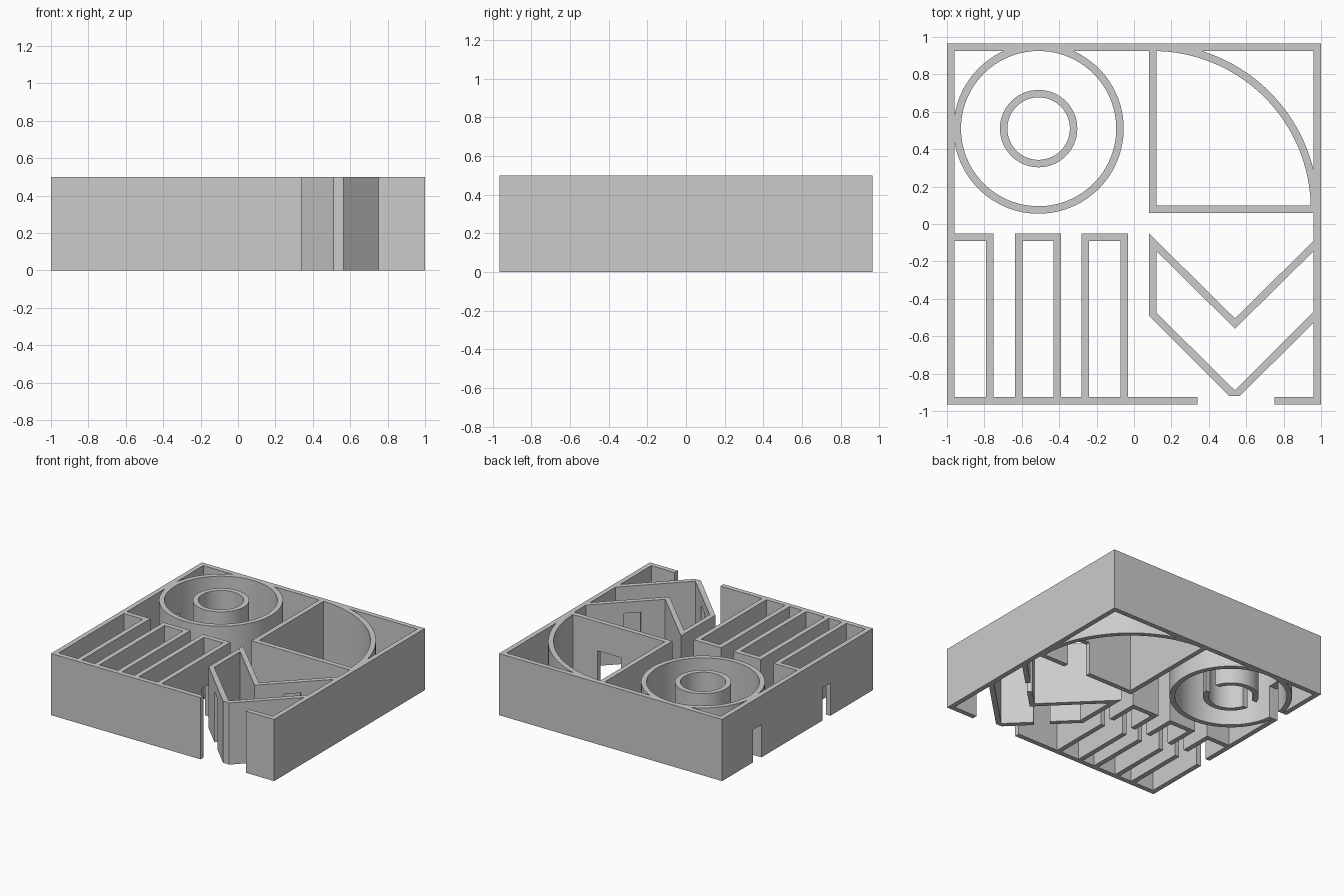
import bpy, bmesh, math

if "Cube" in bpy.data.objects:
    bpy.data.objects.remove(bpy.data.objects["Cube"])

H = 0.5      # wall height
T = 0.04     # wall thickness
Y = 0.966    # half depth


def finish(name, bm, smooth=False):
    bmesh.ops.recalc_face_normals(bm, faces=bm.faces)
    me = bpy.data.meshes.new(name)
    bm.to_mesh(me)
    bm.free()
    ob = bpy.data.objects.new(name, me)
    bpy.context.collection.objects.link(ob)
    if smooth:
        bpy.ops.object.select_all(action='DESELECT')
        ob.select_set(True)
        bpy.context.view_layer.objects.active = ob
        bpy.ops.object.shade_smooth_by_angle(angle=math.radians(30))
    return ob


def prism(name, outline):
    """Extrude a plan outline to full wall height."""
    bm = bmesh.new()
    n = len(outline)
    lo = [bm.verts.new((x, y, 0)) for x, y in outline]
    hi = [bm.verts.new((x, y, H)) for x, y in outline]
    bm.faces.new(lo)
    bm.faces.new(hi)
    for i in range(n):
        j = (i + 1) % n
        bm.faces.new((lo[i], lo[j], hi[j], hi[i]))
    return finish(name, bm)


def curved_wall(name, cx, cy, r, sweep, n):
    """Wall of thickness T whose outer radius is r; a full turn closes it."""
    bm = bmesh.new()
    closed = sweep >= 360
    rows = []
    for i in range(n if closed else n + 1):
        a = math.radians(sweep) * i / n
        c, s = math.cos(a), math.sin(a)
        rows.append([bm.verts.new((cx + c * q, cy + s * q, z))
                     for q, z in ((r, 0), (r, H), (r - T, H), (r - T, 0))])
    for i in range(n):
        p, q = rows[i], rows[(i + 1) % len(rows)]
        for k in range(4):
            m = (k + 1) % 4
            bm.faces.new((p[k], q[k], q[m], p[m]))
    if not closed:
        bm.faces.new(rows[0])
        bm.faces.new(rows[-1])
    return finish(name, bm, True)


def cut_door(parts, x, y, sx, sy, h, angle=0):
    """Cut a doorway of height h, open at the floor, through the parts."""
    bpy.ops.mesh.primitive_cube_add(size=1, location=(x, y, h / 2 - 0.1),
                                    rotation=(0, 0, math.radians(angle)))
    cutter = bpy.context.object
    cutter.scale = (sx, sy, h + 0.2)
    cutter.hide_render = True
    for ob in parts:
        mod = ob.modifiers.new("door", 'BOOLEAN')
        mod.operation = 'DIFFERENCE'
        mod.solver = 'EXACT'
        mod.object = cutter
        bpy.context.view_layer.objects.active = ob
        bpy.ops.object.modifier_apply(modifier=mod.name)
    bpy.data.objects.remove(cutter)


# Outer frame with a gap at the front
frame = prism("outer_frame", [
    (0.34, -Y), (-1, -Y), (-1, Y), (1, Y), (1, -Y), (0.75, -Y),
    (0.75, -Y + T), (1 - T, -Y + T), (1 - T, Y - T),
    (-1 + T, Y - T), (-1 + T, -Y + T), (0.34, -Y + T)])

# Concentric round walls
big_ring = curved_wall("large_round_wall", -0.51, 0.51, 0.455, 360, 96)
small_ring = curved_wall("small_round_wall", -0.51, 0.51, 0.207, 360, 64)

# Quarter-circle room
corner = prism("quarter_straight_walls", [
    (0.08, 0.06), (0.96, 0.06), (0.96, 0.1), (0.12, 0.1),
    (0.12, 0.926), (0.08, 0.926)])
curved_wall("quarter_curved_wall", 0.1, 0.08, 0.885, 90, 40)

# Narrow finger rooms
top, base = -0.05, -Y + T
fingers = [prism("finger_room_1", [
    (-0.96, top), (-0.75, top), (-0.75, base), (-0.79, base),
    (-0.79, top - T), (-0.96, top - T)])]
for i, (a, b) in enumerate(((-0.635, -0.39), (-0.28, -0.033))):
    fingers.append(prism(f"finger_room_{i + 2}", [
        (a, base), (a, top), (b, top), (b, base), (b - T, base),
        (b - T, top - T), (a + T, top - T), (a + T, base)]))

# Chevron room: left wall plus two V-shaped walls
prism("chevron_left_wall", [
    (0.08, -0.105), (0.12, -0.145), (0.12, -0.475), (0.08, -0.49)])
upper_v = prism("chevron_upper_wall", [
    (0.08, -0.05), (0.54, -0.505), (0.96, -0.09), (0.96, -0.145),
    (0.54, -0.56), (0.08, -0.105)])
lower_v = prism("chevron_lower_wall", [
    (0.08, -0.49), (0.12, -0.475), (0.54, -0.89), (0.96, -0.47),
    (0.96, -0.528), (0.565, -0.92), (0.51, -0.92)])

# Doorways: two passages along x, then single doors
cut_door([frame, big_ring, small_ring], -0.68, 0.515, 0.84, 0.105, 0.265)
cut_door([frame] + fingers, -0.57, -0.37, 1.14, 0.1, 0.265)
cut_door([corner], 0.62, 0.08, 0.21, 0.12, 0.265)
cut_door([upper_v], 0.725, -0.345, 0.125, 0.2, 0.41, 45)
cut_door([lower_v], 0.303, -0.7, 0.12, 0.2, 0.41, -45)
